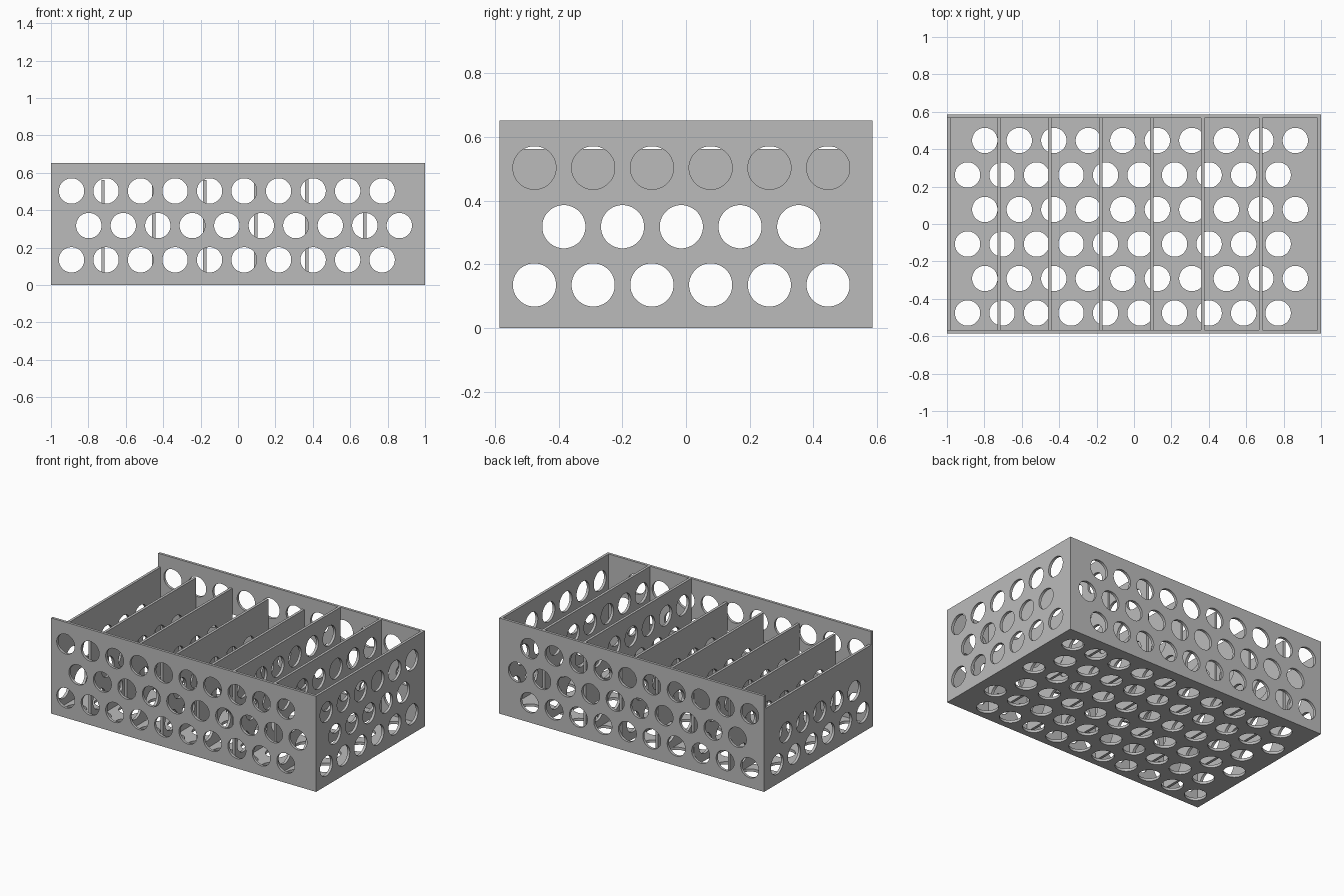
import bpy
import bmesh
from math import cos, sin, pi, radians
from mathutils import Matrix, Vector

cube = bpy.data.objects.get("Cube")
if cube:
    bpy.data.objects.remove(cube, do_unlink=True)

# Overall sizes
WIDTH, DEPTH, HEIGHT, THICK = 2.0, 1.172, 0.652, 0.018
LOW = 0.562                       # height of the lower partitions
RADIUS, PITCH, SIDES = 0.068, 0.1845, 32
X0, Y0 = -0.89, -0.476            # first hole along x and along y
ROWS = [0.135, 0.318, 0.503]      # hole heights on upright panels

grey = bpy.data.materials.new("matte grey")
grey.use_nodes = True
grey.diffuse_color = (0.5, 0.5, 0.5, 1)
grey.node_tree.nodes["Principled BSDF"].inputs["Base Color"].default_value = (0.5, 0.5, 0.5, 1)

UPRIGHT_X = Matrix.Rotation(pi / 2, 4, 'X')                  # panel along x
UPRIGHT_Y = Matrix.Rotation(pi / 2, 4, 'Z') @ UPRIGHT_X      # panel along y


def add_loop(curve, points):
    spline = curve.splines.new('POLY')
    spline.points.add(len(points) - 1)
    for p, (u, v) in zip(spline.points, points):
        p.co = (u, v, 0, 1)
    spline.use_cyclic_u = True


def perforated_panel(name, u0, u1, v0, v1, holes, turn, location):
    """Flat sheet with round holes, outlined in its own plane, then turned and placed."""
    curve = bpy.data.curves.new(name + "_outline", 'CURVE')
    curve.dimensions = '2D'
    curve.fill_mode = 'BOTH'
    curve.extrude = THICK / 2
    add_loop(curve, [(u0, v0), (u1, v0), (u1, v1), (u0, v1)])
    for u, v in holes:
        ring = [2 * pi * (i + 0.5) / SIDES for i in range(SIDES)]
        add_loop(curve, [(u + RADIUS * cos(a), v + RADIUS * sin(a)) for a in ring])
    outline = bpy.data.objects.new(name + "_outline", curve)
    bpy.context.collection.objects.link(outline)
    bpy.context.view_layer.update()
    graph = bpy.context.evaluated_depsgraph_get()
    mesh = bpy.data.meshes.new_from_object(outline.evaluated_get(graph))
    bpy.data.objects.remove(outline, do_unlink=True)

    # Weld the caps to the rims and place the sheet
    bm = bmesh.new()
    bm.from_mesh(mesh)
    bmesh.ops.remove_doubles(bm, verts=bm.verts, dist=0.0001)
    bmesh.ops.transform(bm, matrix=Matrix.Translation(Vector(location)) @ turn, verts=bm.verts)
    bmesh.ops.recalc_face_normals(bm, faces=bm.faces)
    bm.to_mesh(mesh)
    bm.free()
    mesh.name = name
    mesh.materials.clear()
    mesh.materials.append(grey)
    panel = bpy.data.objects.new(name, mesh)
    bpy.context.collection.objects.link(panel)
    bpy.ops.object.select_all(action='DESELECT')
    panel.select_set(True)
    bpy.context.view_layer.objects.active = panel
    bpy.ops.object.shade_smooth_by_angle(angle=radians(30))


def staggered(start, rows, counts):
    """Hole centres: odd rows are shifted half a pitch."""
    return [(start + PITCH * (i + 0.5 * (r % 2)), v)
            for r, v in enumerate(rows) for i in range(counts[r % 2])]


hx, hy, half = WIDTH / 2, DEPTH / 2, THICK / 2
inner_x, inner_y = hx - THICK, hy - THICK

# Long walls
long_holes = staggered(X0, ROWS, (10, 10))
for name, side in (("front_wall", -1), ("back_wall", 1)):
    perforated_panel(name, -hx, hx, 0, HEIGHT, long_holes, UPRIGHT_X, (0, side * (hy - half), 0))

# End walls: full height on the left, lower on the right
tall_holes = staggered(Y0, ROWS, (6, 5))
low_holes = staggered(Y0, ROWS[:2], (6, 5))
perforated_panel("left_end_wall", -inner_y, inner_y, 0, HEIGHT, tall_holes, UPRIGHT_Y, (hx - half, 0, 0))
perforated_panel("right_end_wall", -inner_y, inner_y, 0, LOW, low_holes, UPRIGHT_Y, (half - hx, 0, 0))

# Floor
floor_rows = [Y0 + PITCH * i for i in range(6)]
perforated_panel("floor", -inner_x, inner_x, -inner_y, inner_y,
                 staggered(X0, floor_rows, (10, 10)), Matrix(), (0, 0, half))

# Dividers: four low ones, then two full height ones
for i, x in enumerate([-0.722, -0.45, -0.178, 0.094, 0.367, 0.677]):
    tall = i > 3
    perforated_panel(f"divider_{i + 1}", -inner_y, inner_y, THICK, HEIGHT if tall else LOW,
                     tall_holes if tall else low_holes, UPRIGHT_Y, (x, 0, 0))
